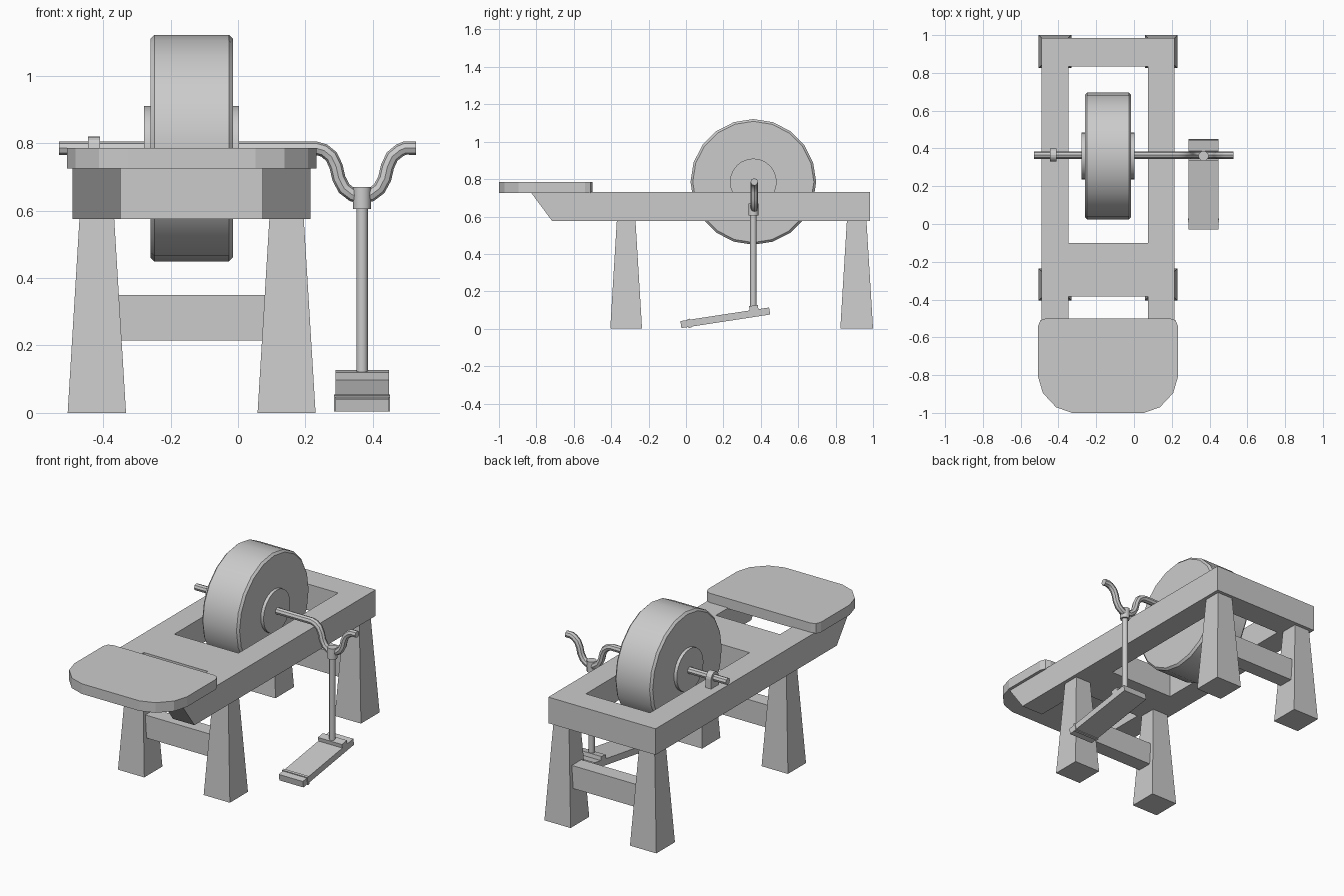
import bpy, bmesh, math
from mathutils import Matrix, Vector

if "Cube" in bpy.data.objects:
    bpy.data.objects.remove(bpy.data.objects["Cube"])

CX = -0.1375          # centre line of the bench
WY, WZ = 0.365, 0.785  # axle position


def finish(name, bm, smooth=False, bevel=0):
    bmesh.ops.recalc_face_normals(bm, faces=bm.faces)
    me = bpy.data.meshes.new(name)
    bm.to_mesh(me)
    bm.free()
    ob = bpy.data.objects.new(name, me)
    bpy.context.collection.objects.link(ob)
    if bevel:
        m = ob.modifiers.new("bevel", 'BEVEL')
        m.width, m.segments = bevel, 1
        m.limit_method, m.angle_limit = 'ANGLE', math.radians(60)
    if smooth:
        bpy.context.view_layer.objects.active = ob
        ob.select_set(True)
        bpy.ops.object.shade_smooth_by_angle(angle=math.radians(35))
        ob.select_set(False)
    return ob


def box(name, x, y, z, top=None):
    """Box from ranges; top=(inset x, inset y) tapers it upward."""
    bm = bmesh.new()
    bmesh.ops.create_cube(bm, size=1)
    ix, iy = top or (0, 0)
    for v in bm.verts:
        up = v.co.z > 0
        sx, sy = (1 if v.co.x > 0 else -1), (1 if v.co.y > 0 else -1)
        v.co = (x[sx > 0] - (sx * ix if up else 0),
                y[sy > 0] - (sy * iy if up else 0), z[up])
    return finish(name, bm)


def prism(name, pts, offset):
    """Extrude a planar outline along an offset vector."""
    bm = bmesh.new()
    f = bm.faces.new([bm.verts.new(p) for p in pts])
    r = bmesh.ops.extrude_face_region(bm, geom=[f])
    bm.faces.new(list(reversed(f.verts))) if not f.is_valid else None
    bmesh.ops.translate(bm, vec=offset,
                        verts=[g for g in r["geom"] if isinstance(g, bmesh.types.BMVert)])
    return finish(name, bm)


def cyl(name, p0, p1, r, n, bevel=0):
    p0, p1 = Vector(p0), Vector(p1)
    d = p1 - p0
    bm = bmesh.new()
    rot = d.to_track_quat('Z', 'Y').to_matrix().to_4x4()
    bmesh.ops.create_cone(bm, cap_ends=True, segments=n, radius1=r, radius2=r,
                          depth=d.length, matrix=Matrix.Translation((p0 + p1) / 2) @ rot)
    return finish(name, bm, True, bevel)


# Bench frame: two rails with slanted front ends, and two cross boards
profile = [(-0.83, 0.73), (-0.715, 0.575), (0.985, 0.575), (0.985, 0.73)]
for side, x0 in (("left", -0.49), ("right", 0.073)):
    prism(side + "_rail", [(x0, y, z) for y, z in profile], (0.142, 0, 0))
inner = (-0.348, 0.073)
box("middle_board", inner, (-0.385, -0.1), (0.575, 0.73))
box("back_board", inner, (0.835, 0.985), (0.575, 0.73))

# Tapered legs and their stretchers
for end, y in (("front", (-0.405, -0.235)), ("back", (0.825, 1.0))):
    for side, x in (("left", (-0.505, -0.332)), ("right", (0.058, 0.23))):
        box(f"{end}_{side}_leg", x, y, (0, 0.575), (0.035, 0.035))
    yc = sum(y) / 2
    box(end + "_stretcher", (-0.37, 0.095), (yc - 0.045, yc + 0.045), (0.215, 0.35))

# Seat with rounded front corners
half = [(0.33, -0.5), (0.358, -0.51), (0.37, -0.54), (0.37, -0.81),
        (0.345, -0.895), (0.275, -0.97), (0.19, -1.0)]
outline = [(CX + x, y, 0.725) for x, y in half]
outline += [(CX - x, y, 0.725) for x, y in reversed(half)]
prism("seat", outline, (0, 0, 0.06))

# Grinding wheel and hub
cyl("grinding_wheel", (-0.26, WY - 0.005, WZ), (-0.015, WY - 0.005, WZ), 0.336, 20, 0.012)
cyl("wheel_hub", (-0.279, WY - 0.005, WZ), (0.003, WY - 0.005, WZ), 0.125, 24)

# Axle with crank bend: a round curve turned into a mesh
path = [(-0.53, 0), (0.23, 0), (0.255, -0.007), (0.277, -0.025), (0.291, -0.055),
        (0.299, -0.09), (0.315, -0.12), (0.34, -0.139), (0.367, -0.145)]
path += [(0.734 - x, z) for x, z in reversed(path[1:-1])]
path[-1] = (0.527, 0)
path.insert(-1, (0.495, 0))
cu = bpy.data.curves.new("crank_axle", 'CURVE')
cu.dimensions = '3D'
cu.bevel_depth, cu.bevel_resolution, cu.use_fill_caps = 0.02, 2, True
sp = cu.splines.new('POLY')
sp.points.add(len(path) - 1)
for p, (x, z) in zip(sp.points, path):
    p.co = (x, WY, WZ + z, 1)
tmp = bpy.data.objects.new("crank_path", cu)
bpy.context.collection.objects.link(tmp)
dg = bpy.context.evaluated_depsgraph_get()
bm = bmesh.new()
bm.from_mesh(bpy.data.meshes.new_from_object(tmp.evaluated_get(dg)))
bpy.data.objects.remove(tmp)
finish("crank_axle", bm, True)

# Axle strap on the left rail
arch = [(0.035 * math.cos(a * math.pi / 8), 0.035 * math.sin(a * math.pi / 8)) for a in range(9)]
arch = [(0.035, -0.056)] + arch + [(-0.035, -0.056)]
prism("axle_strap", [(-0.445, WY + y, WZ + z) for y, z in arch], (0.036, 0, 0))

# Connecting rod and its collar
cyl("connecting_rod", (0.368, 0.36, 0.1), (0.368, 0.36, 0.63), 0.017, 12)
cyl("rod_collar", (0.368, 0.36, 0.605), (0.368, 0.36, 0.67), 0.027, 12)

# Tilted pedal with toe strap and rod bracket
tilt = Matrix.Translation((0.368, 0.21, 0.0585)) @ Matrix.Rotation(math.radians(8.7), 4, 'X')
for name, hw, y, z in (("pedal", 0.079, (-0.24, 0.24), (-0.019, 0.019)),
                       ("pedal_strap", 0.083, (-0.202, -0.187), (-0.024, 0.024)),
                       ("rod_bracket", 0.079, (0.135, 0.182), (0.015, 0.042))):
    box(name, (-hw, hw), y, z).matrix_world = tilt
